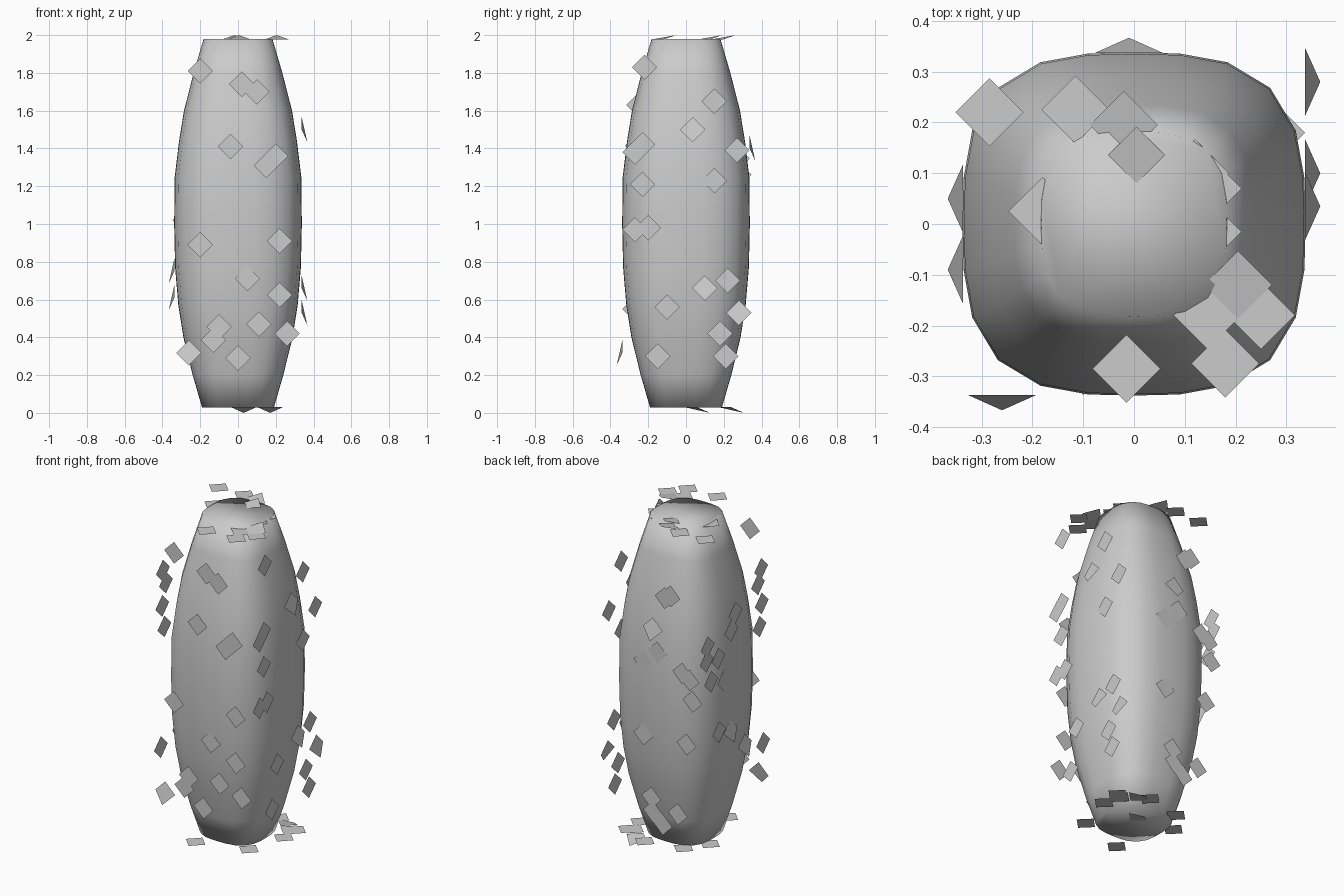
import bpy, bmesh
from math import cos, sin, pi
from mathutils import Vector

if "Cube" in bpy.data.objects:
    bpy.data.objects.remove(bpy.data.objects["Cube"])

SIDE = 0.337   # distance of the flake planes from the axis
R = 0.067      # half diagonal of one flake


def finish(name, bm):
    mesh = bpy.data.meshes.new(name)
    bm.to_mesh(mesh)
    bm.free()
    ob = bpy.data.objects.new(name, mesh)
    bpy.context.collection.objects.link(ob)
    return ob


def ring(bm, z, r, n=24, power=3.0):
    """Rounded-square cross-section"""
    verts = []
    for i in range(n):
        a = 2 * pi * i / n
        c, s = cos(a), sin(a)
        k = r / (abs(c) ** power + abs(s) ** power) ** (1 / power)
        verts.append(bm.verts.new((k * c, k * s, z)))
    return verts


# Body: tall rounded-square barrel with flat ends
bm = bmesh.new()
profile = [(0.028, 0.19), (0.2, 0.24), (0.4, 0.289), (0.57, 0.316), (0.77, 0.333),
           (1.0, 0.338), (1.25, 0.335), (1.44, 0.312), (1.6, 0.286), (1.8, 0.235), (1.98, 0.182)]
rings = [ring(bm, z, r) for z, r in profile]
for a, b in zip(rings, rings[1:]):
    for i in range(len(a)):
        j = (i + 1) % len(a)
        bm.faces.new((a[i], a[j], b[j], b[i]))
bm.faces.new(rings[0][::-1])
bm.faces.new(rings[-1])
for f in bm.faces:
    f.smooth = True
finish("body", bm)


# Flakes: diamonds lying in six planes, some with one corner lifted outward
def flakes(name, origin, u, v, out, flat, lifted, lift=0.03, tip=-1):
    origin, u, v, out = map(Vector, (origin, u, v, out))
    bm = bmesh.new()
    for spots, h in ((flat, 0), (lifted, lift)):
        for a, b in spots:
            c = origin + u * a + v * b
            corners = [c + v * R * tip + out * h, c + u * R, c - v * R * tip, c - u * R]
            face = bm.faces.new([bm.verts.new(p) for p in corners])
            face.normal_update()
            if face.normal.dot(out) < 0:
                face.normal_flip()
    finish(name, bm)


X, Y, Z = (1, 0, 0), (0, 1, 0), (0, 0, 1)

flakes("front_flakes", (0, -SIDE, 0), X, Z, (0, -1, 0),
       [(-.2, 1.81), (.02, 1.74), (.1, 1.70), (-.04, 1.41), (.15, 1.31), (.2, 1.36),
        (-.2, .89), (.22, .91), (.05, .71), (.22, .625), (-.1, .455), (-.13, .385),
        (.11, .47), (.26, .42), (0, .29)],
       [(-.26, .318)])

flakes("right_flakes", (SIDE, 0, 0), Y, Z, X,
       [(-.22, 1.83), (.15, 1.65), (.27, 1.39), (-.23, 1.42), (-.27, 1.38), (-.23, 1.21),
        (.15, 1.23), (-.27, .97), (-.2, .98), (.22, .7), (-.1, .56), (.18, .42),
        (-.15, .3), (.21, .3)],
       [(.035, 1.5), (.1, .66), (.28, .53)])

flakes("left_flakes", (-SIDE, 0, 0), Y, Z, (-1, 0, 0),
       [(-.25, 1.63), (-.22, 1.545), (0, 1.455), (.04, 1.36), (-.256, 1.415), (-.235, 1.28),
        (.27, 1.346), (.28, 1.26), (.167, 1.236), (.236, 1.12), (.11, 1.08), (.158, .78),
        (-.27, .55)],
       [(.05, .75), (-.09, .61)])

flakes("back_flakes", (0, SIDE, 0), X, Z, Y,
       [(-.09, 1.608), (-.13, 1.63), (.055, 1.18), (-.04, 1.26), (-.21, 1.175), (-.26, 1.147),
        (-.28, 1.02), (.055, .73), (-.24, .746), (0, .355), (-.01, .27), (-.076, .21), (-.18, .3)],
       [(-.01, 1.4)])

flakes("top_flakes", (0, 0, 1.976), X, Y, Z,
       [(-.285, .22), (-.115, .225), (-.18, .025), (.145, .07), (.145, -.015),
        (.145, -.18), (.25, -.18), (.18, -.275), (-.015, -.285), (-.015, -.115), (.12, .1)],
       [(-.02, .195), (.005, .125), (.205, -.12)], lift=0.024, tip=1)

flakes("bottom_flakes", (0, 0, 0.03), X, Y, (0, 0, -1),
       [(.27, .18), (.27, .06), (.1, .26), (.24, .165), (.2, -.18), (-.13, .21),
        (-.22, .08), (-.1, -.27)],
       [(.03, .06), (.17, .24)], tip=1)
